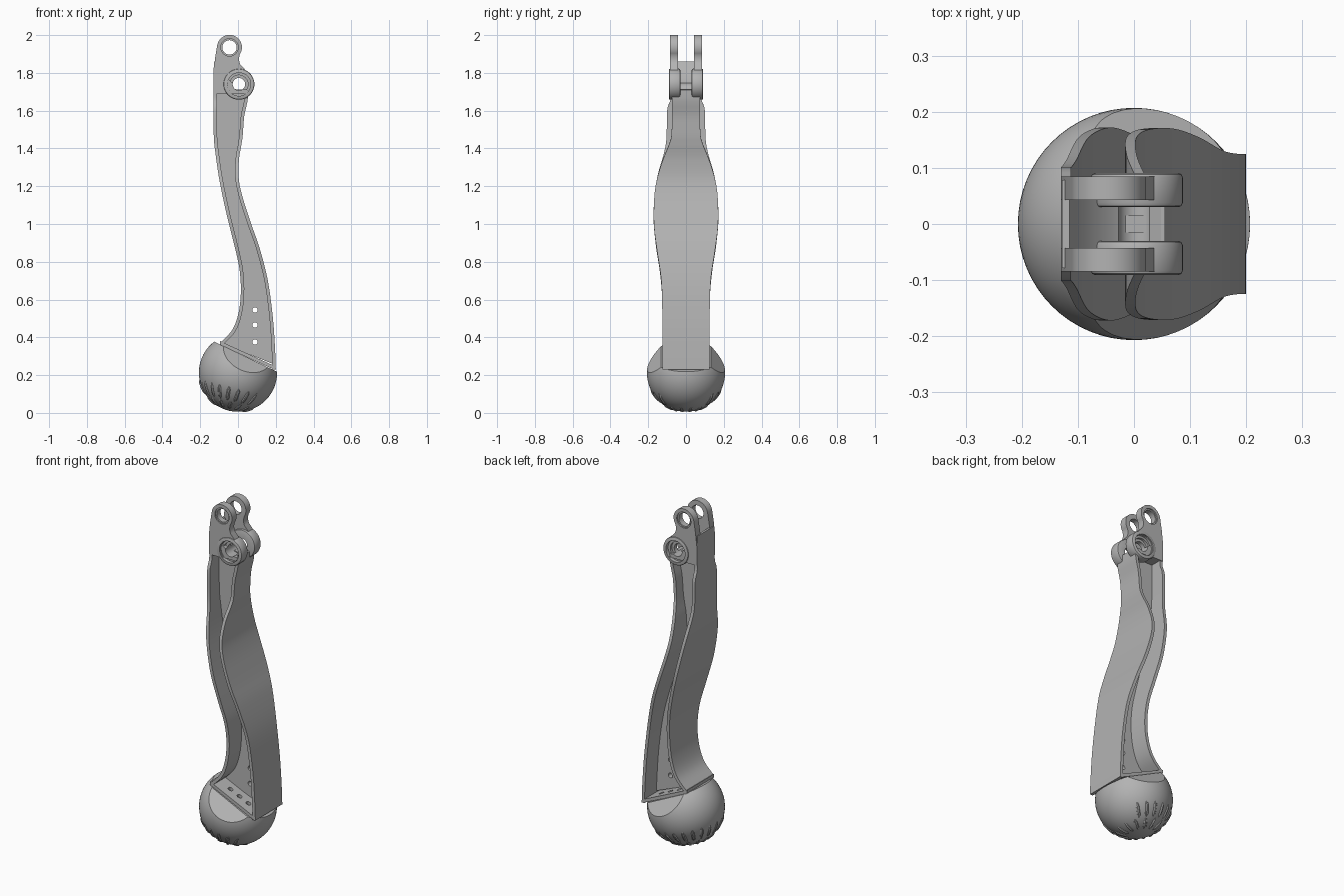
import bpy, bmesh, math
from mathutils import Vector, Matrix

if "Cube" in bpy.data.objects:
    bpy.data.objects.remove(bpy.data.objects["Cube"])

grey = bpy.data.materials.new("plain_grey")
grey.use_nodes = True
colour = (0.45, 0.45, 0.45, 1)
grey.diffuse_color = colour
grey.node_tree.nodes["Principled BSDF"].inputs["Base Color"].default_value = colour


def finish(name, bm):
    bmesh.ops.recalc_face_normals(bm, faces=bm.faces)
    mesh = bpy.data.meshes.new(name)
    bm.to_mesh(mesh)
    bm.free()
    mesh.materials.append(grey)
    obj = bpy.data.objects.new(name, mesh)
    bpy.context.collection.objects.link(obj)
    return obj


def activate(obj):
    bpy.ops.object.select_all(action="DESELECT")
    obj.select_set(True)
    bpy.context.view_layer.objects.active = obj


def prism(name, outline, y0, y1):
    """Extrude an x-z outline along y."""
    bm = bmesh.new()
    face = bm.faces.new([bm.verts.new((x, y0, z)) for x, z in outline])
    side = bmesh.ops.extrude_face_region(bm, geom=[face])["geom"]
    verts = [v for v in side if isinstance(v, bmesh.types.BMVert)]
    bmesh.ops.translate(bm, verts=verts, vec=(0, y1 - y0, 0))
    return finish(name, bm)


def circle(centre, r, start=0, end=360, n=48):
    full = end - start == 360
    steps = n if full else n + 1
    angles = [math.radians(start + (end - start) * i / n) for i in range(steps)]
    return [(centre[0] + r * math.cos(a), centre[1] + r * math.sin(a)) for a in angles]


def cut(obj, *cutters):
    for c in cutters:
        c.hide_render = True
        mod = obj.modifiers.new("cut", "BOOLEAN")
        mod.operation, mod.solver, mod.object = "DIFFERENCE", "EXACT", c
        activate(obj)
        bpy.ops.object.modifier_apply(modifier=mod.name)
    for c in cutters:
        bpy.data.objects.remove(c)


def spline(points, steps=6):
    """Smooth path through the given points."""
    p = [Vector(q) for q in points]
    p = [2 * p[0] - p[1]] + p + [2 * p[-1] - p[-2]]
    path = []
    for a, b, c, d in zip(p, p[1:], p[2:], p[3:]):
        for i in range(steps):
            t = i / steps
            path.append(0.5 * (2 * b + (c - a) * t + (2 * a - 5 * b + 4 * c - d) * t ** 2
                               + (3 * b - a - 3 * c + d) * t ** 3))
    return path + [p[-2]]


def flange(name, path, side, thick=0.018):
    """Curved strip; each path point is x, z, half width."""
    bm = bmesh.new()
    rings = []
    for i, (x, z, w) in enumerate(path):
        t = path[min(i + 1, len(path) - 1)] - path[max(i - 1, 0)]
        n = Vector((t.y, -t.x)).normalized() * thick * side
        rings.append([bm.verts.new(c) for c in (
            (x, -w, z), (x, w, z), (x + n.x, w, z + n.y), (x + n.x, -w, z + n.y))])
    for a, b in zip(rings, rings[1:]):
        for i in range(4):
            bm.faces.new((a[i], a[i - 1], b[i - 1], b[i]))
    bm.faces.new(rings[0])
    bm.faces.new(rings[-1])
    return finish(name, bm)


# Flanges and web of the curved beam
left = spline([(-0.095, 0.37, 0.125), (-0.03, 0.44, 0.125), (0.003, 0.53, 0.125),
               (0.015, 0.64, 0.128), (0.008, 0.76, 0.14), (-0.02, 0.89, 0.16),
               (-0.06, 1.05, 0.172), (-0.098, 1.23, 0.155), (-0.12, 1.38, 0.115),
               (-0.128, 1.46, 0.103), (-0.13, 1.6, 0.1), (-0.13, 1.66, 0.082),
               (-0.13, 1.72, 0.08)])
right = spline([(0.2, 0.23, 0.125), (0.197, 0.32, 0.125), (0.185, 0.5, 0.125),
                (0.158, 0.7, 0.131), (0.115, 0.87, 0.155), (0.07, 1.0, 0.17),
                (0.025, 1.14, 0.168), (0.004, 1.24, 0.153), (0.005, 1.34, 0.122),
                (0.018, 1.42, 0.09), (0.025, 1.47, 0.077), (0.033, 1.57, 0.075),
                (0.05, 1.65, 0.075), (0.055, 1.71, 0.075)])
flange("left_flange", left, 1)
flange("right_flange", right, -1)
edge_l = [(p.x + 0.008, p.y) for p in left]
edge_r = [(p.x - 0.008, p.y) for p in right[2:]]
web = prism("web", edge_l + edge_r[::-1], -0.015, 0.015)
cut(web, *[prism("hole", circle((0.09, z), 0.014, n=24), -0.1, 0.1)
           for z in (0.545, 0.465, 0.375)])

# Sloping end plate with screw holes
plate = prism("end_plate", [(-0.095, 0.38), (0.19, 0.25), (0.19, 0.23), (-0.095, 0.36)],
              -0.125, 0.125)
drills = []
for y in (-0.065, 0.065):
    for x in (-0.02, 0.05, 0.12):
        bm = bmesh.new()
        bmesh.ops.create_cone(bm, cap_ends=True, segments=20, radius1=0.014, radius2=0.014,
                              depth=0.2, matrix=Matrix.Translation((x, y, 0.3))
                              @ Matrix.Rotation(math.radians(25), 4, "Y"))
        drills.append(finish("drill", bm))
cut(plate, *drills)

# Upper joint: ramped core, two ears and two bearing bosses
EYE, PIN = (-0.045, 1.935), (0.005, 1.74)
core = prism("joint_core", [(-0.13, 1.69), (0.05, 1.69), (0.05, 1.71), (0.01, 1.72),
                            (-0.04, 1.755), (-0.085, 1.80), (-0.115, 1.86), (-0.128, 1.86)],
             -0.078, 0.078)
cut(core, prism("bore", circle(PIN, 0.033), -0.2, 0.2))
ear_outline = circle(EYE, 0.066, -35, 172, 32) + [
    (-0.121, 1.88), (-0.13, 1.8), (-0.13, 1.69), (0.05, 1.69), (0.05, 1.76),
    (0.035, 1.82), (0.012, 1.845), (0.004, 1.87)]
for side, label in ((-1, "front"), (1, "back")):
    ear = prism(label + "_ear", ear_outline, side * 0.043, side * 0.085)
    cut(ear, prism("eye", circle(EYE, 0.038), -0.2, 0.2),
        prism("recess", circle(EYE, 0.046), side * 0.077, side * 0.2),
        prism("bore", circle(PIN, 0.06), -0.2, 0.2))
    boss = prism(label + "_boss", circle(PIN, 0.082), side * 0.03, side * 0.091)
    bevel = boss.modifiers.new("rounding", "BEVEL")
    bevel.width, bevel.segments, bevel.limit_method = 0.008, 2, "ANGLE"
    activate(boss)
    bpy.ops.object.modifier_apply(modifier="rounding")
    cut(boss, prism("bore", circle(PIN, 0.033), -0.2, 0.2),
        prism("seat", circle(PIN, 0.062), side * 0.07, side * 0.2),
        prism("step", circle(PIN, 0.048), side * 0.055, side * 0.2))

# Ball foot, sliced under the plate and sloped on both sides
CENTRE, R = Vector((0, 0, 0.213)), 0.207
bm = bmesh.new()
bmesh.ops.create_uvsphere(bm, u_segments=64, v_segments=40, radius=R,
                          matrix=Matrix.Translation(CENTRE))
for point, normal in (((-0.095, 0, 0.362), (0.43, 0, 0.9)),
                      ((-0.095, -0.125, 0.37), (0.43, -1, 0.9)),
                      ((-0.095, 0.125, 0.37), (0.43, 1, 0.9))):
    bmesh.ops.bisect_plane(bm, geom=bm.verts[:] + bm.edges[:] + bm.faces[:],
                           plane_co=point, plane_no=normal, clear_outer=True)
    bmesh.ops.holes_fill(bm, edges=[e for e in bm.edges if e.is_boundary], sides=0)
finish("ball_foot", bm)

# Raised tread bars in two staggered rings around the sole
curve = bpy.data.curves.new("tread_bars", "CURVE")
curve.dimensions, curve.bevel_depth, curve.bevel_resolution = "3D", 0.01, 2
curve.use_fill_caps = True
tilt = Matrix.Rotation(math.radians(14), 3, "Y")
for count, low, high, shift in ((22, 42, 66, 0), (14, 20, 40, 0.5)):
    for i in range(count):
        az = 2 * math.pi * (i + shift) / count
        if count == 22 and math.cos(az) > 0.8:
            continue
        bar = curve.splines.new("POLY")
        bar.points.add(5)
        for k, p in enumerate(bar.points):
            polar = math.radians(low + (high - low) * k / 5)
            d = tilt @ Vector((math.sin(polar) * math.cos(az),
                               math.sin(polar) * math.sin(az), -math.cos(polar)))
            p.co = (*(CENTRE + d * (R - 0.004)), 1)
            p.radius = 0.5 if k in (0, 5) else 1
treads = bpy.data.objects.new("tread_bars", curve)
bpy.context.collection.objects.link(treads)
curve.materials.append(grey)
activate(treads)
bpy.ops.object.convert(target="MESH")

# Smooth curved faces, keep edges crisp
for obj in [o for o in bpy.context.scene.objects if o.type == "MESH"]:
    activate(obj)
    bpy.ops.object.shade_smooth_by_angle(angle=math.radians(30))
